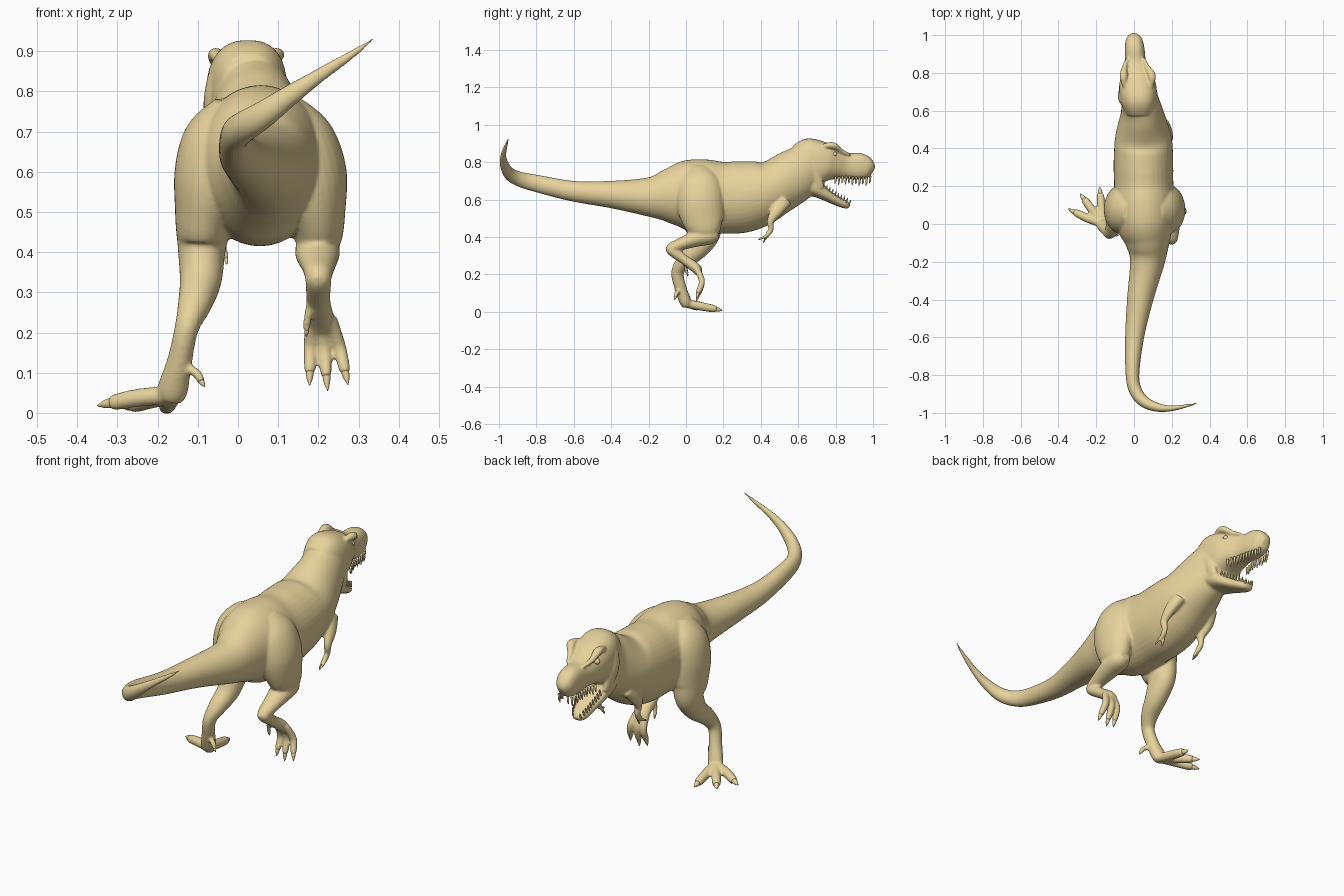
import bpy, bmesh, math
from mathutils import Vector

mat = bpy.data.materials.new("sand")
mat.diffuse_color = (0.80, 0.65, 0.33, 1)
UP, FWD = Vector((0, 0, 1)), Vector((0, 1, 0))


def spline(rows, sub):
    """Catmull-Rom through rows of numbers."""
    pts = [rows[0]] + list(rows) + [rows[-1]]
    out = []
    for i in range(1, len(pts) - 2):
        for k in range(sub):
            t = k / sub
            out.append([0.5 * (2 * b + (c - a) * t + (2 * a - 5 * b + 4 * c - d) * t * t
                               + (3 * b - a - 3 * c + d) * t ** 3)
                        for a, b, c, d in zip(*pts[i - 1:i + 3])])
    return out + [list(rows[-1])]


def loft(bm, rows, ref=UP, n=24, sub=6, power=2.0):
    """Closed tube through rows of (x, y, z, half width, half height)."""
    rows = spline(rows, sub)
    cs = [Vector(r[:3]) for r in rows]
    rings = []
    for i, r in enumerate(rows):
        t = (cs[min(i + 1, len(cs) - 1)] - cs[max(i - 1, 0)]).normalized()
        s = t.cross(ref).normalized()
        u = s.cross(t)
        ring = []
        for k in range(n):
            a = 2 * math.pi * k / n
            c, d = math.cos(a), math.sin(a)
            c = math.copysign(abs(c) ** (2 / power), c)
            d = math.copysign(abs(d) ** (2 / power), d)
            ring.append(bm.verts.new(cs[i] + s * c * max(r[3], .001) + u * d * max(r[4], .001)))
        rings.append(ring)
    for a, b in zip(rings, rings[1:]):
        for k in range(n):
            bm.faces.new((a[k], a[(k + 1) % n], b[(k + 1) % n], b[k]))
    bm.faces.new(rings[0][::-1])
    bm.faces.new(rings[-1])


def finish(bm, name):
    bmesh.ops.recalc_face_normals(bm, faces=bm.faces)
    for f in bm.faces:
        f.smooth = True
    me = bpy.data.meshes.new(name)
    bm.to_mesh(me)
    bm.free()
    me.materials.append(mat)
    ob = bpy.data.objects.new(name, me)
    bpy.context.collection.objects.link(ob)
    return ob


skin, claws = bmesh.new(), bmesh.new()

# tail, trunk and neck
loft(skin, [
    (.348, -.945, .938, .002, .002), (.28, -.962, .89, .009, .011),
    (.20, -.976, .838, .015, .018), (.13, -.972, .79, .023, .026),
    (.06, -.945, .74, .030, .035), (.012, -.89, .71, .034, .040),
    (-.008, -.80, .687, .036, .046), (.003, -.60, .645, .050, .055),
    (.032, -.40, .628, .069, .073), (.07, -.20, .615, .092, .105),
    (.072, -.10, .62, .118, .145), (.06, 0, .625, .155, .187),
    (.055, .10, .615, .165, .200), (.052, .20, .61, .157, .192),
    (.05, .30, .615, .158, .192), (.05, .40, .637, .155, .176),
    (.048, .48, .668, .145, .150), (.042, .59, .735, .112, .142),
    (.025, .68, .795, .092, .115), (.02, .72, .80, .06, .07)], n=40)

# skull and upper jaw: x, y, top, bottom, half width
skull = [(.03, .59, .89, .68, .075), (.025, .66, .928, .665, .097), (.018, .74, .908, .69, .097),
         (.012, .80, .873, .708, .078), (.007, .86, .851, .712, .057), (.003, .93, .848, .706, .052),
         (0, .975, .815, .705, .042), (0, .998, .775, .72, .018)]
loft(skin, [(x, y, (t + b) / 2, w, (t - b) / 2) for x, y, t, b, w in skull], n=32, power=2.5)

# lower jaw
jaw = [(.028, .62, .715, .07, .07), (.022, .67, .68, .09, .062), (.017, .73, .637, .078, .036),
       (.01, .80, .597, .054, .026), (.004, .85, .575, .040, .022), (.003, .875, .565, .022, .012)]
loft(skin, jaw, n=28, power=2.4)

# brow ridges and jaw muscles on both sides of the skull
for s in (-1, 1):
    loft(skin, [(.02 + s * .070, .73, .885, .012, .012), (.02 + s * .075, .785, .89, .021, .018),
                (.01 + s * .060, .83, .86, .014, .013), (.01 + s * .045, .88, .84, .006, .006)])
    loft(skin, [(.02 + s * .075, .66, .84, .02, .03), (.02 + s * .082, .68, .76, .024, .04),
                (.02 + s * .072, .715, .66, .014, .026)], FWD)


def toe(base, mid, tip, r, ref):
    """Fleshy toe with a separate tapering claw."""
    b, m, t = Vector(base), Vector(mid), Vector(tip)
    e = m.lerp(t, .6)
    loft(skin, [(*b, r, r), (*m, r, r), (*e, r * .85, r * .85), (*m.lerp(t, .7), r * .4, r * .4)], ref, 14)
    loft(claws, [(*m.lerp(t, .5), r * .6, r * .6), (*m.lerp(t, .78), r * .5, r * .5), (*t, .001, .001)], ref, 10)


# raised right leg: thigh, shank, foot
loft(skin, [(.11, .06, .76, .05, .07), (.15, .072, .68, .09, .12), (.175, .078, .58, .098, .130),
            (.197, .095, .48, .070, .108), (.20, .115, .42, .054, .075), (.20, .125, .39, .03, .04)], FWD, 28)
loft(skin, [(.2, .17, .42, .03, .03), (.198, .13, .41, .052, .048), (.198, .06, .395, .055, .046),
            (.2, -.02, .365, .042, .034), (.2, -.075, .342, .033, .03), (.2, -.095, .335, .02, .02)])
loft(skin, [(.2, -.085, .35, .024, .022), (.2, -.075, .33, .032, .030), (.2, -.01, .28, .030, .026),
            (.203, .05, .237, .036, .028), (.206, .07, .21, .034, .022)])
for x0, x1, z in ((.182, .178, .068), (.205, .223, .055), (.23, .274, .07)):
    toe((x0, .055, .235), ((x0 + x1) / 2, .085, .165), (x1, .055, z), .017, FWD)
toe((.18, -.01, .27), (.172, .0, .23), (.17, .01, .19), .010, FWD)

# standing left leg
loft(skin, [(-.01, .06, .76, .05, .07), (-.045, .072, .68, .09, .12), (-.065, .078, .58, .095, .130),
            (-.085, .09, .48, .072, .108), (-.09, .10, .41, .060, .080), (-.093, .055, .33, .052, .056),
            (-.108, -.01, .27, .042, .042), (-.128, -.045, .21, .030, .034), (-.145, -.03, .13, .031, .032),
            (-.162, -.005, .06, .038, .032), (-.168, .005, .032, .03, .025)], FWD, 28)
for mid, tip in (((-.245, .03, .038), (-.35, .08, .018)), ((-.222, .075, .032), (-.285, .16, .012)),
                 ((-.172, .09, .028), (-.182, .196, .008))):
    toe((-.163, 0, .045), mid, tip, .023, UP)
toe((-.145, -.03, .12), (-.105, -.05, .10), (-.083, -.062, .065), .012, FWD)

# small two-fingered arms
for s, shift in ((1, 0), (-1, .04)):
    def px(d, k=1):
        return .05 + s * d + shift * k
    loft(skin, [(px(.10, .3), .52, .60, .035, .05), (px(.128, .5), .485, .54, .026, .034),
                (px(.138), .452, .485, .018, .020), (px(.135), .455, .445, .014, .015),
                (px(.132), .438, .415, .014, .014), (px(.131), .43, .405, .008, .008)], FWD, 16)
    toe((px(.132), .44, .417), (px(.138), .42, .402), (px(.138), .385, .385), .008, UP)
    toe((px(.128), .44, .417), (px(.122), .43, .40), (px(.118), .412, .37), .008, FWD)

# blend the fleshy parts into one smooth hide
body = finish(skin, "body")
rm = body.modifiers.new("blend", 'REMESH')
rm.mode, rm.voxel_size, rm.use_smooth_shade = 'VOXEL', .006, True
sm = body.modifiers.new("soften", 'SMOOTH')
sm.factor, sm.iterations = .5, 6
finish(claws, "claws")


# teeth along both jaws
def at(rows, y):
    for a, b in zip(rows, rows[1:]):
        if a[1] <= y <= b[1]:
            t = (y - a[1]) / (b[1] - a[1])
            return [p + (q - p) * t for p, q in zip(a, b)]


upper, lower = bmesh.new(), bmesh.new()
for s in (-1, 1):
    for i in range(11):
        x, y, _, b, w = at(skull, .80 + i * .0185)
        ln = .024 + .008 * (i % 2)
        px = x + s * w * .8
        loft(upper, [(px, y, b + .015, .006, .006), (px, y - .002, b - ln * .5, .004, .005),
                     (px, y - .005, b - ln, .001, .001)], FWD, 8, 2)
    for i in range(9):
        x, y, z, w, h = at(jaw, .745 + i * .0155)
        px = x + s * w * .8
        loft(lower, [(px, y, z + h * .4, .005, .005), (px, y + .008, z + h + .006, .004, .004),
                     (px, y + .011, z + h + .018, .001, .001)], FWD, 8, 2)
finish(upper, "upper_teeth")
finish(lower, "lower_teeth")

# eyes under the brows
eyes = bmesh.new()
for s in (-1, 1):
    loft(eyes, [(.013 + s * .06, .795, .842, .014, .014), (.013 + s * .076, .795, .842, .012, .012),
                (.013 + s * .084, .795, .842, .002, .002)], UP, 16)
finish(eyes, "eyes")
